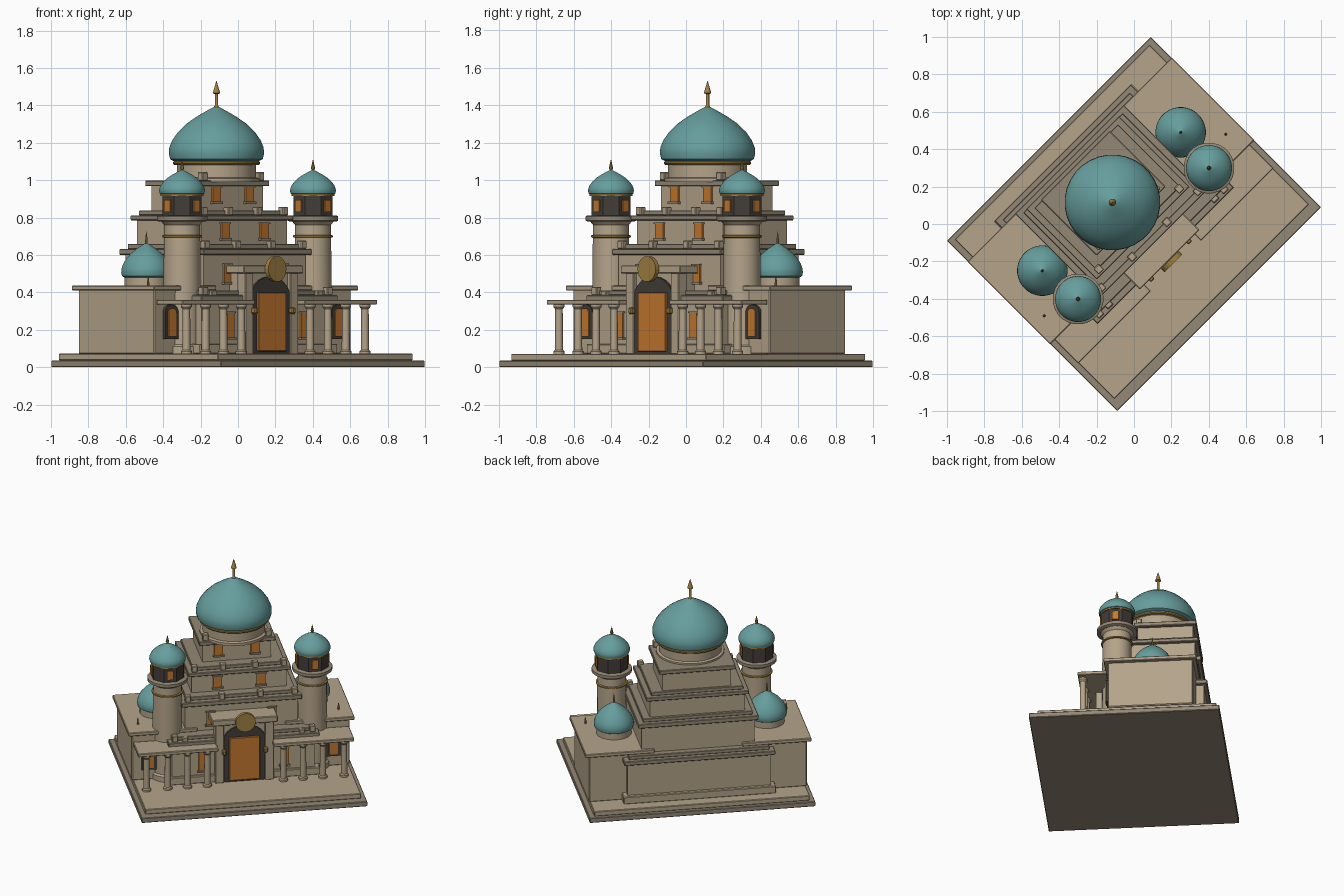
import bpy, bmesh, math
from mathutils import Matrix, Vector

if "Cube" in bpy.data.objects:
    bpy.data.objects.remove(bpy.data.objects["Cube"])

TURN = Matrix.Rotation(math.radians(45), 4, 'Z')   # building stands diagonally on the ground


def material(name, rgb):
    m = bpy.data.materials.new(name)
    m.diffuse_color = (*rgb, 1)
    m.use_nodes = True
    m.node_tree.nodes["Principled BSDF"].inputs["Base Color"].default_value = m.diffuse_color
    return m


STONE = material("sand_stone", (0.46, 0.37, 0.255))
TRIM = material("weathered_trim", (0.30, 0.25, 0.18))
TEAL = material("teal_tile", (0.135, 0.34, 0.34))
GOLD = material("old_gold", (0.36, 0.22, 0.055))
WOOD = material("orange_wood", (0.56, 0.19, 0.03))
DARK = material("dark_stone", (0.055, 0.047, 0.04))


def finish(bm, name, mat, smooth=False):
    bmesh.ops.recalc_face_normals(bm, faces=bm.faces)
    bm.transform(TURN)
    me = bpy.data.meshes.new(name)
    bm.to_mesh(me)
    bm.free()
    me.materials.append(mat)
    ob = bpy.data.objects.new(name, me)
    bpy.context.collection.objects.link(ob)
    if smooth:
        bpy.ops.object.select_all(action='DESELECT')
        ob.select_set(True)
        bpy.context.view_layer.objects.active = ob
        bpy.ops.object.shade_smooth_by_angle(angle=math.radians(35))
    return ob


def box(name, x0, x1, y0, y1, z0, z1, mat, bevel=0.0):
    bm = bmesh.new()
    size = Vector((x1 - x0, y1 - y0, z1 - z0))
    mid = Vector((x0 + x1, y0 + y1, z0 + z1)) / 2
    bmesh.ops.create_cube(bm, size=1, matrix=Matrix.Translation(mid) @ Matrix.Diagonal((*size, 1)))
    if bevel:
        bmesh.ops.bevel(bm, geom=bm.edges[:], offset=bevel, segments=1, affect='EDGES')
    return finish(bm, name, mat)


def lathe(name, x, y, profile, mat, sides=32, smooth=True):
    """Solid of revolution from (radius, height) points."""
    bm = bmesh.new()
    rings = []
    for r, z in profile:
        rings.append([bm.verts.new((x + r * math.cos(a), y + r * math.sin(a), z))
                      for a in (2 * math.pi * (i + 0.5) / sides for i in range(sides))])
    for low, high in zip(rings, rings[1:]):
        for i in range(sides):
            j = (i + 1) % sides
            bm.faces.new((low[i], low[j], high[j], high[i]))
    bm.faces.new(rings[0][::-1])
    bm.faces.new(rings[-1])
    return finish(bm, name, mat, smooth)


def arch(name, x, y0, y1, z0, z1, half, mat, rise):
    """Upright slab with a rounded top, facing the front."""
    pts = [(x - half, z0), (x + half, z0)]
    pts += [(x + half * math.cos(a), z1 - rise + rise * math.sin(a))
            for a in (math.pi * i / 10 for i in range(11))]
    bm = bmesh.new()
    face = bm.faces.new([bm.verts.new((px, y0, pz)) for px, pz in pts])
    out = bmesh.ops.extrude_face_region(bm, geom=[face])
    bmesh.ops.translate(bm, vec=(0, y1 - y0, 0), verts=[v for v in out['geom'] if isinstance(v, bmesh.types.BMVert)])
    return finish(bm, name, mat)


def onion(name, x, y, r, z0, height):
    shape = [(0.88, 0), (0.97, 0.04), (1.0, 0.14), (0.99, 0.25), (0.93, 0.38), (0.81, 0.53),
             (0.62, 0.69), (0.40, 0.82), (0.20, 0.92), (0.07, 0.98), (0.01, 1.0)]
    lathe(name, x, y, [(r * a, z0 + height * b) for a, b in shape], TEAL)


def window(name, x, y, z, half, h):
    box(name + "_pane", x - half, x + half, y - 0.012, y + 0.01, z, z + h, WOOD)
    box(name + "_sill", x - half - 0.008, x + half + 0.008, y - 0.02, y + 0.01, z - 0.012, z, TRIM)
    box(name + "_lintel", x - half - 0.005, x + half + 0.005, y - 0.016, y + 0.01, z + h, z + h + 0.008, TRIM)


# Ground plates
box("base_plate", -0.771, 0.771, -0.643, 0.643, 0, 0.036, TRIM, 0.004)
box("terrace", -0.737, 0.737, -0.587, 0.62, 0.036, 0.072, STONE, 0.004)

# Stepped central block: half width, front, back, wall bottom, cornice bottom, cornice top
tiers = [(0.49, -0.215, 0.515, 0.07, 0.355, 0.385),
         (0.385, -0.125, 0.465, 0.38, 0.60, 0.632),
         (0.325, -0.045, 0.44, 0.63, 0.785, 0.812),
         (0.235, 0.045, 0.42, 0.81, 0.968, 0.998)]
for n, (w, f, b, z0, z1, z2) in enumerate(tiers):
    box(f"tier_{n}_wall", -w, w, f, b, z0, z1 + 0.005, STONE)
    box(f"tier_{n}_cornice", -w - 0.026, w + 0.026, f - 0.024, b + 0.024, z1, z2, TRIM, 0.004)
    if n < 3:
        box(f"tier_{n}_step", -w + 0.01, w - 0.01, f + 0.012, b - 0.004, z2, z2 + 0.026, TRIM, 0.003)
    # corner and middle blocks along the front parapet
    for i in (-1, -0.36, 0.36, 1):
        x = i * (w - 0.02)
        box(f"tier_{n}_merlon", x - 0.02, x + 0.02, f - 0.012, f + 0.028, z2, z2 + 0.045, STONE, 0.004)
box("tier_skirt", -0.52, 0.52, -0.235, 0.54, 0.07, 0.125, STONE, 0.005)
for s in (-1, 1):
    window("ground_window", s * 0.28, -0.215, 0.16, 0.028, 0.13)
    window("lower_window", s * 0.21, -0.125, 0.455, 0.028, 0.09)
    window("middle_window", s * 0.148, -0.045, 0.69, 0.03, 0.075)
    window("upper_window", s * 0.125, 0.045, 0.885, 0.03, 0.075)

# Main drum, dome and spire
CY = 0.163
lathe("main_drum", 0, CY, [(0.23, 0.99), (0.23, 1.01), (0.212, 1.015), (0.212, 1.08), (0.22, 1.085)], STONE)
lathe("main_drum_ring", 0, CY, [(0.228, 1.082), (0.234, 1.088), (0.234, 1.097), (0.226, 1.102)], GOLD)
onion("main_dome", 0, CY, 0.256, 1.10, 0.295)
lathe("main_spire", 0, CY, [(0.018, 1.385), (0.009, 1.40), (0.009, 1.46), (0.02, 1.465), (0.001, 1.53)], GOLD, 12)

for s in (-1, 1):
    # Side wing with flat roof
    xs = sorted((s * 0.30, s * 0.745))
    box("wing_wall", *xs, -0.112, 0.463, 0.07, 0.415, STONE, 0.006)
    xs = sorted((s * 0.30, s * 0.772))
    box("wing_roof", *xs, -0.138, 0.487, 0.41, 0.436, STONE, 0.004)
    arch("wing_window_frame", s * 0.63, -0.13, -0.10, 0.15, 0.335, 0.05, DARK, 0.04)
    arch("wing_window_pane", s * 0.63, -0.137, -0.12, 0.165, 0.315, 0.03, WOOD, 0.025)
    lathe("roof_spike", s * 0.686, -0.007, [(0.008, 0.43), (0.005, 0.47), (0.001, 0.485)], GOLD, 8)

    # Small dome on the wing
    lathe("wing_drum", s * 0.523, 0.17, [(0.118, 0.43), (0.118, 0.485)], STONE)
    onion("wing_dome", s * 0.523, 0.17, 0.135, 0.48, 0.185)
    lathe("wing_dome_spire", s * 0.523, 0.17, [(0.008, 0.655), (0.006, 0.69), (0.001, 0.725)], GOLD, 8)

    # Round tower with balcony, lantern and cap
    tx, ty = s * 0.495, -0.072
    lathe("tower_shaft", tx, ty, [(0.115, 0.07), (0.115, 0.11), (0.102, 0.12), (0.098, 0.69), (0.096, 0.76),
                                  (0.115, 0.782)], STONE, 24)
    lathe("tower_ring", tx, ty, [(0.1, 0.692), (0.107, 0.695), (0.107, 0.704), (0.1, 0.707)], GOLD, 24)
    lathe("tower_balcony", tx, ty, [(0.125, 0.778), (0.136, 0.784), (0.136, 0.806), (0.13, 0.81)], TRIM, 24)
    lathe("tower_lantern", tx, ty, [(0.113, 0.805), (0.113, 0.93)], DARK, 8, False)
    for dx, dy in ((0, -1), (1, 0), (-1, 0)):
        px, py = tx + dx * 0.106, ty + dy * 0.106
        hx, hy = (0.022, 0.008) if dx == 0 else (0.008, 0.022)
        box("lantern_window", px - hx, px + hx, py - hy, py + hy, 0.83, 0.895, WOOD)
    lathe("lantern_ring", tx, ty, [(0.115, 0.915), (0.115, 0.928)], GOLD, 24)
    onion("tower_dome", tx, ty, 0.123, 0.922, 0.133)
    lathe("tower_spire", tx, ty, [(0.013, 1.04), (0.006, 1.05), (0.012, 1.065), (0.001, 1.11)], GOLD, 8)

    # Covered walk with a row of columns
    xs = sorted((s * 0.19, s * 0.738))
    box("walk_roof", *xs, -0.317, -0.12, 0.335, 0.36, STONE, 0.004)
    for u in (0.26, 0.395, 0.53, 0.675):
        lathe("walk_column", s * u, -0.285, [(0.03, 0.07), (0.03, 0.085), (0.022, 0.092), (0.02, 0.31),
                                             (0.029, 0.322), (0.029, 0.337)], STONE, 12)
    box("walk_roof_block", s * 0.40 - 0.02, s * 0.40 + 0.02, -0.225, -0.185, 0.36, 0.41, STONE, 0.004)

    # Portal pillar and lamp
    xs = sorted((s * 0.14, s * 0.20))
    box("portal_pillar", *xs, -0.258, -0.19, 0.07, 0.505, STONE, 0.004)
    box("portal_lamp", s * 0.142 - 0.014, s * 0.142 + 0.014, -0.285, -0.25, 0.285, 0.32, GOLD, 0.006)

# Portal: upper wall, cornice, arch, door and medallion
box("portal_wall", -0.19, 0.19, -0.235, -0.12, 0.07, 0.505, STONE)
box("portal_cornice", -0.225, 0.225, -0.27, -0.12, 0.50, 0.545, STONE, 0.005)
arch("portal_arch", 0, -0.248, -0.20, 0.072, 0.485, 0.145, DARK, 0.11)
box("door_leaf", -0.105, 0.105, -0.262, -0.235, 0.085, 0.40, WOOD, 0.003)
bm = bmesh.new()
bmesh.ops.create_cone(bm, cap_ends=True, segments=24, radius1=0.068, radius2=0.068, depth=0.026,
                      matrix=Matrix.Translation((0, -0.285, 0.525)) @ Matrix.Rotation(math.pi / 2, 4, 'X'))
finish(bm, "portal_medallion", GOLD)
